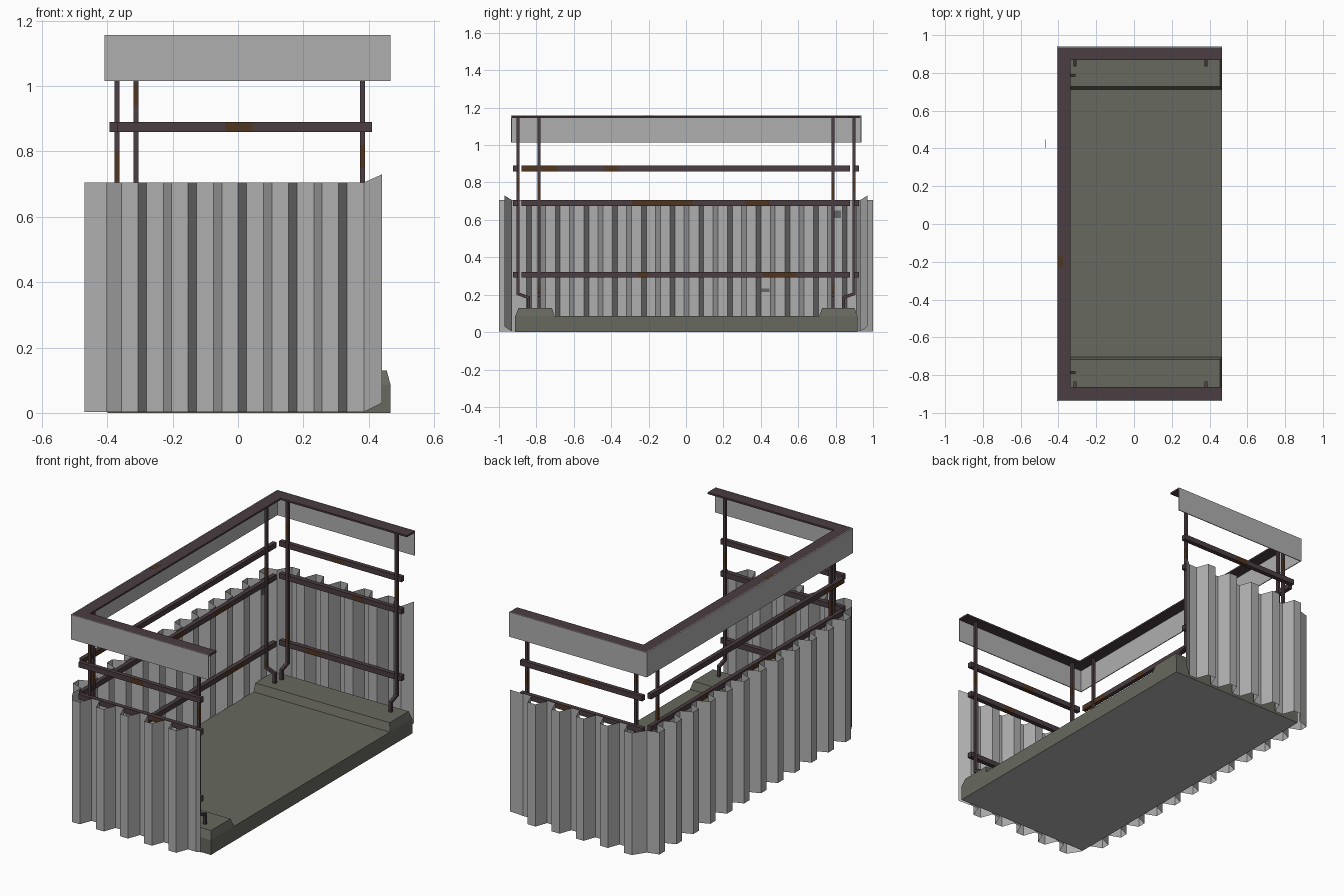
import bpy, bmesh
from mathutils import Vector

if "Cube" in bpy.data.objects:
    bpy.data.objects.remove(bpy.data.objects["Cube"])


def material(name, rgb):
    m = bpy.data.materials.new(name)
    m.diffuse_color = (*rgb, 1)
    m.use_nodes = True
    m.node_tree.nodes["Principled BSDF"].inputs["Base Color"].default_value = m.diffuse_color
    return m


SHEET = material("grey_sheet", (0.43, 0.43, 0.43))
SLAB = material("olive_concrete", (0.135, 0.138, 0.112))
IRON = material("dark_iron", (0.07, 0.047, 0.054))
RUST = material("rust", (0.08, 0.036, 0.015))
STAIN = material("dark_stain", (0.13, 0.13, 0.13))


def finish(name, bm, mats, recalc=True):
    if recalc:
        bmesh.ops.recalc_face_normals(bm, faces=bm.faces)
    me = bpy.data.meshes.new(name)
    bm.to_mesh(me)
    bm.free()
    for m in mats:
        me.materials.append(m)
    ob = bpy.data.objects.new(name, me)
    bpy.context.collection.objects.link(ob)
    return ob


def box(name, lo, hi, mat):
    bm = bmesh.new()
    bmesh.ops.create_cube(bm, size=1)
    for v in bm.verts:
        v.co = [lo[i] + (v.co[i] + 0.5) * (hi[i] - lo[i]) for i in range(3)]
    return finish(name, bm, [mat])


def bar(name, pts, side, a, b, rusty, clean_top=False):
    """Square bar swept along a planar path; rusty(midpoint) picks the rust colour."""
    pts = [Vector(p) for p in pts]
    side = Vector(side)
    bm = bmesh.new()
    rings = []
    for i, p in enumerate(pts):
        d0 = (p - pts[i - 1]).normalized() if i else (pts[1] - p).normalized()
        d1 = (pts[i + 1] - p).normalized() if i < len(pts) - 1 else d0
        t = (d0 + d1).normalized()
        n = t.cross(side) * (b / t.dot(d0))
        rings.append([bm.verts.new(p + side * a * s + n * q)
                      for s, q in ((1, 1), (1, -1), (-1, -1), (-1, 1))])
    for i in range(len(rings) - 1):
        r, s = rings[i], rings[i + 1]
        mid = (pts[i] + pts[i + 1]) / 2
        for k in range(4):
            f = bm.faces.new((r[k], r[(k + 1) % 4], s[(k + 1) % 4], s[k]))
            top = clean_top and f.calc_center_median().z > mid.z + b / 2
            f.material_index = int(rusty(mid) and not top)
    bm.faces.new(rings[0])
    bm.faces.new(rings[-1])
    return finish(name, bm, [IRON, RUST])


def inside(v, spans):
    return any(lo < v < hi for lo, hi in spans)


# Concrete slab with two raised ridges, chamfered at the open end
def prism(name, prof, chamfer, skip=None):
    bm = bmesh.new()
    ends = [[bm.verts.new((x - (chamfer if x > 0 and z > 0.1 else 0), y, z)) for y, z in prof]
            for x in (-0.40, 0.467)]
    for i in range(len(prof)):
        j = (i + 1) % len(prof)
        if i != skip:
            bm.faces.new((ends[0][i], ends[1][i], ends[1][j], ends[0][j]))
    bm.faces.new(ends[0])
    bm.faces.new(ends[1][::-1])
    bmesh.ops.reverse_faces(bm, faces=bm.faces)
    return finish(name, bm, [SLAB], False)


prism("floor_slab", [(-0.913, 0), (0.917, 0), (0.917, 0.085), (-0.913, 0.085)][::-1], 0, 2)
prism("front_ridge", [(-0.913, 0.085), (-0.703, 0.085), (-0.717, 0.13), (-0.895, 0.13)][::-1],
      0.012, 2)
prism("back_ridge", [(0.712, 0.085), (0.917, 0.085), (0.90, 0.13), (0.728, 0.13)][::-1],
      0.012, 2)

# Grey underside
bm = bmesh.new()
bm.faces.new([bm.verts.new(p) for p in ((-0.40, -0.913, 0), (0.467, -0.913, 0),
                                        (0.467, 0.917, 0), (-0.40, 0.917, 0))])
finish("slab_underside", bm, [SHEET], False)


# Corrugated sheets
def sheet(name, plan, flap=None):
    bm = bmesh.new()
    cols = [(x, y, 0.003, 0.705) for x, y in plan] + ([flap] if flap else [])
    vs = [(bm.verts.new((x, y, z0)), bm.verts.new((x, y, z1))) for x, y, z0, z1 in cols]
    for p, q in zip(vs, vs[1:]):
        bm.faces.new((p[0], q[0], q[1], p[1]))
    return finish(name, bm, [SHEET], False)


PITCH = 0.1535
for s, label in ((-1, "front"), (1, "back")):
    plan = [(-0.402, s * 0.93)]
    for k in range(5):
        x = -0.356 + k * PITCH * 0.9985
        plan += [(x, s), (x + 0.05, s), (x + 0.076, s * 0.93), (x + 0.128, s * 0.93)]
    # bent loose end
    sheet(label + "_corrugated_sheet", plan, (0.441, s * 0.97, 0.03, 0.73))

plan = [(-0.402, 0.93)]
for k in range(12):
    y = 0.911 - k * PITCH
    plan += [(-0.47, y), (-0.47, y - 0.049), (-0.402, y - 0.075), (-0.402, y - 0.127)]
plan[-1] = (-0.402, -0.93)
sheet("side_corrugated_sheet", plan)

# Small dark stains inside the side sheet
box("stain_upper", (-0.401, 0.788, 0.61), (-0.398, 0.828, 0.65), STAIN)
box("stain_lower", (-0.469, 0.403, 0.215), (-0.466, 0.447, 0.232), STAIN)

# Horizontal rails with rusty stretches
RAILS = {
    "upper": (0.875, [(-0.88, -0.69), (-0.435, -0.365)], [(-0.04, 0.045)]),
    "middle": (0.690, [(-0.29, 0.035), (0.315, 0.45)], [(0.1, 0.17)]),
    "lower": (0.306, [(-0.26, -0.205), (0.41, 0.59)], [(-0.2, -0.1)]),
}
for name, (z, side_rust, end_rust) in RAILS.items():
    st = sorted({-0.88, 0.877, *[v for r in side_rust for v in r]})
    bar(name + "_side_rail", [(-0.381, y, z) for y in st], (1, 0, 0), 0.012, 0.015,
        lambda m: inside(m.y, side_rust), True)
    st = sorted({-0.368, 0.41, *[v for r in end_rust for v in r]})
    for s, label in ((-1, "front"), (1, "back")):
        bar(f"{name}_{label}_rail", [(x, s * 0.911, z) for x in st], (0, 1, 0), 0.013, 0.015,
            lambda m: inside(m.x, end_rust), True)


# Posts with a cranked foot bending inward
def post(name, x, y, dx, dy, rust):
    zs = sorted({1.15, 0.205, *[v for r in rust for v in r]}, reverse=True)
    pts = [(x, y, z) for z in zs]
    pts += [(x + dx, y + dy, 0.185), (x + dx, y + dy, 0.12)]
    side = (0, 1, 0) if dx else (1, 0, 0)
    bar(name, pts, side, 0.008, 0.008, lambda m: inside(m.z, rust))


for s, label in ((-1, "front"), (1, "back")):
    post(label + "_side_post", -0.370, s * 0.787, 0.053, 0, [(0.71, 0.80), (0.21, 0.25)])
    post(label + "_inner_post", -0.312, s * 0.898, 0, -s * 0.055, [(0.94, 1.01), (0.32, 0.38)])
    post(label + "_outer_post", 0.381, s * 0.898, 0, -s * 0.055, [(0.75, 0.82)])


# Top handrail plate and fascia, both U-shaped in plan
def u_band(name, d0, d1, z0, z1, mat):
    def u(d):
        return [(0.467, -0.936 + d), (-0.408 + d, -0.936 + d),
                (-0.408 + d, 0.939 - d), (0.467, 0.939 - d)]
    bm = bmesh.new()
    rings = [[bm.verts.new((*p, z)) for p in u(d)]
             for d, z in ((d0, z0), (d0, z1), (d1, z1), (d1, z0))]
    for i in range(4):
        r, q = rings[i], rings[(i + 1) % 4]
        for k in range(3):
            bm.faces.new((r[k], r[k + 1], q[k + 1], q[k]))
    for k in (0, 3):
        bm.faces.new([r[k] for r in rings])
    return finish(name, bm, [mat])


u_band("fascia", 0.0, 0.005, 1.015, 1.157, SHEET)
u_band("handrail_plate", 0.005, 0.072, 1.146, 1.156, IRON)
box("handrail_rust_patch", (-0.402, -0.23, 1.1545), (-0.375, -0.17, 1.1568), RUST)
